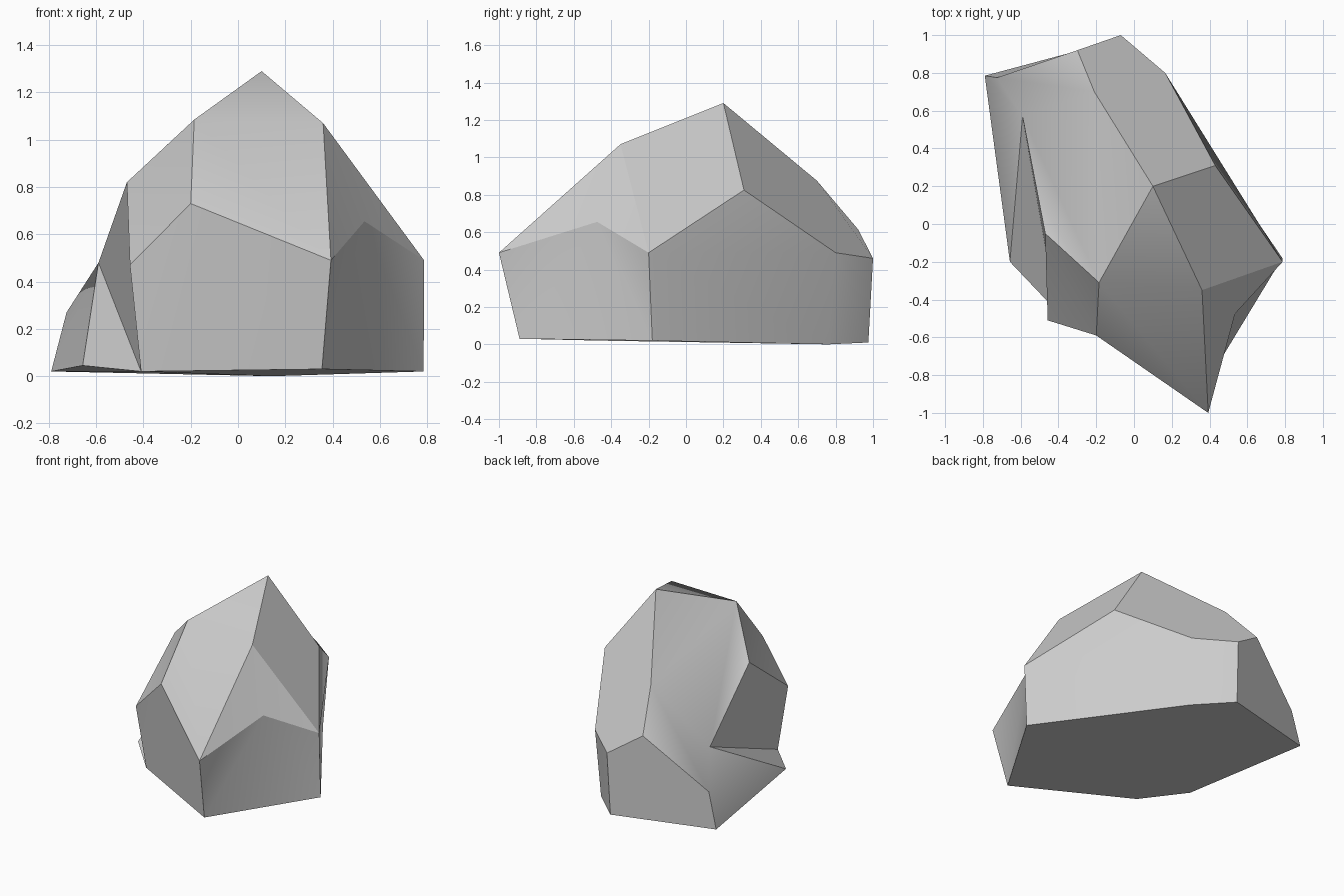
import bpy, bmesh, math

if "Cube" in bpy.data.objects:
    bpy.data.objects.remove(bpy.data.objects["Cube"])

# Named corner points of the chiselled boulder
corners = {
    # crown
    "A": (0.10, 0.20, 1.29), "B": (-0.185, -0.31, 1.085), "C": (0.36, -0.35, 1.07),
    # front ridge and left shoulder
    "D": (0.393, -1.00, 0.49), "E": (-0.20, -0.59, 0.73), "F": (-0.47, -0.05, 0.82),
    "V": (-0.457, -0.51, 0.47), "S": (-0.59, 0.57, 0.48),
    # right shoulder and notch
    "G": (0.43, 0.31, 0.825), "H": (0.787, -0.20, 0.49), "I": (0.535, -0.475, 0.655),
    # back rim
    "L": (0.165, 0.80, 0.49), "M": (-0.07, 1.00, 0.46), "N": (-0.30, 0.92, 0.615),
    "O": (-0.21, 0.70, 0.875), "R": (-0.725, 0.775, 0.27),
    # base outline
    "J": (0.355, -0.89, 0.03), "K": (0.785, -0.18, 0.02), "W": (0.145, 0.76, 0.0),
    "P": (-0.08, 0.975, 0.01), "Q": (-0.79, 0.785, 0.02),
    "T": (-0.657, -0.20, 0.045), "U": (-0.41, -0.46, 0.02),
}

# Cut planes, each spelled by its corners
facets = ("ABC BEDC ACHG CIH CDI "            # crown, front slope, right slope
          "DJI IJK IKH GHKWL LWPM "           # right wall
          "AGLMNO MPQRN ONR "                 # back
          "AORSB BSF SRQT STU FSUV "          # left side with ledge
          "BFE FVE VUE EUJD "                 # front left and front wall
          "JUTQPWK").split()                  # underside

bm = bmesh.new()
verts = {name: bm.verts.new(co) for name, co in corners.items()}
for facet in facets:
    bm.faces.new([verts[name] for name in facet])
bmesh.ops.recalc_face_normals(bm, faces=bm.faces[:])

mesh = bpy.data.meshes.new("boulder")
bm.to_mesh(mesh)
bm.free()
boulder = bpy.data.objects.new("boulder", mesh)
bpy.context.collection.objects.link(boulder)

# Stone colour
stone = bpy.data.materials.new("grey stone")
stone.diffuse_color = (0.6, 0.6, 0.6, 1)
stone.use_nodes = True
stone.node_tree.nodes["Principled BSDF"].inputs["Base Color"].default_value = stone.diffuse_color
mesh.materials.append(stone)

# Soft shading across shallow folds, crisp main ridges
bpy.context.view_layer.objects.active = boulder
boulder.select_set(True)
bpy.ops.object.shade_smooth_by_angle(angle=math.radians(30))
